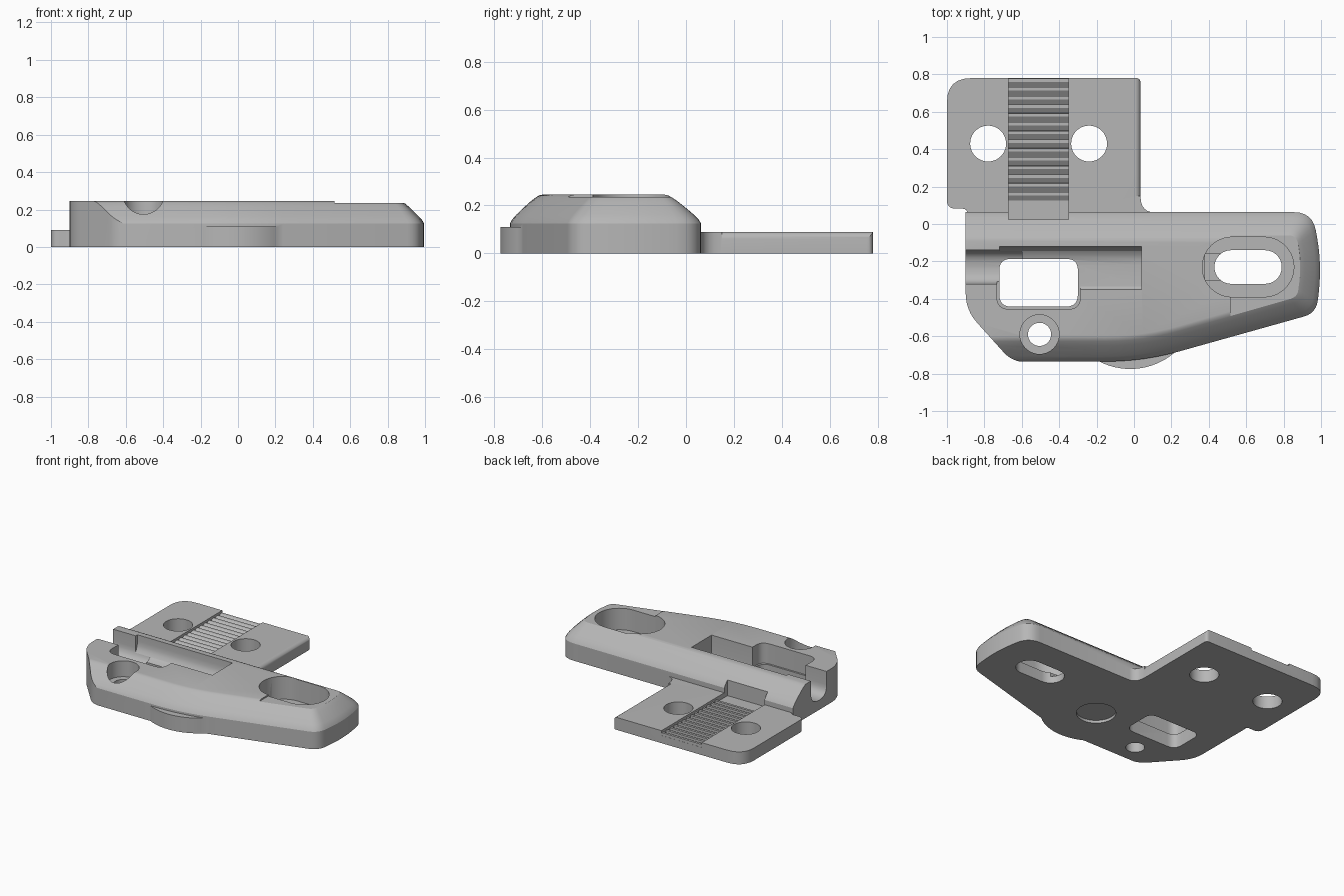
import bpy
import bmesh
import math
from mathutils import Vector

cube = bpy.data.objects.get("Cube")
if cube:
    bpy.data.objects.remove(cube, do_unlink=True)

grey = bpy.data.materials.new("satin grey")
grey.use_nodes = True
GREY = (0.47, 0.47, 0.47, 1)
grey.diffuse_color = GREY
grey.node_tree.nodes["Principled BSDF"].inputs["Base Color"].default_value = GREY


def rounded(corners, n=6):
    """Outline from (x, y, trim) corners; a trim above 0 rounds the corner."""
    pts = []
    for i, (x, y, t) in enumerate(corners):
        c = Vector((x, y))
        if t == 0:
            pts.append(c)
            continue
        a = c + (Vector(corners[i - 1][:2]) - c).normalized() * t
        b = c + (Vector(corners[(i + 1) % len(corners)][:2]) - c).normalized() * t
        for k in range(n + 1):
            u = k / n
            pts.append(a * (1 - u) ** 2 + c * 2 * u * (1 - u) + b * u ** 2)
    return pts


def capsule(cx, cy, r, half=0.0, n=20):
    """Circle, or a slot along x when half is above 0."""
    pts = []
    for side in (1, -1):
        for k in range(n + (half > 0)):
            a = math.pi * (k / n - 0.5)
            pts.append((cx + side * (half + r * math.cos(a)), cy + side * r * math.sin(a)))
    return pts


def loft(name, rings):
    bm = bmesh.new()
    loops = [[bm.verts.new(p) for p in ring] for ring in rings]
    for lo, hi in zip(loops, loops[1:]):
        for i in range(len(lo)):
            bm.faces.new((lo[i - 1], lo[i], hi[i], hi[i - 1]))
    bm.faces.new(loops[0])
    bm.faces.new(loops[-1])
    bmesh.ops.recalc_face_normals(bm, faces=bm.faces)
    mesh = bpy.data.meshes.new(name)
    bm.to_mesh(mesh)
    bm.free()
    obj = bpy.data.objects.new(name, mesh)
    bpy.context.collection.objects.link(obj)
    mesh.materials.append(grey)
    return obj


def prism(name, pts, lo, hi, axis="z"):
    place = {"z": lambda a, b, h: (a, b, h),
             "x": lambda a, b, h: (h, a, b),
             "y": lambda a, b, h: (a, h, b)}[axis]
    return loft(name, [[place(p[0], p[1], h) for p in pts] for h in (lo, hi)])


def box(x0, x1, y0, y1, z0, z1):
    return prism("cutter", [(x0, y0), (x1, y0), (x1, y1), (x0, y1)], z0, z1)


def combine(target, other, operation):
    other.hide_render = True
    mod = target.modifiers.new("shape", "BOOLEAN")
    mod.object, mod.operation, mod.solver = other, operation, "EXACT"
    bpy.context.view_layer.objects.active = target
    bpy.ops.object.modifier_apply(modifier=mod.name)
    bpy.data.objects.remove(other, do_unlink=True)


# Raised body: lower outline lofted to a smaller top outline
foot = rounded([(-1.1, 0.063, 0), (-1.1, -0.735, 0), (0.05, -0.735, 0.2),
                (0.975, -0.476, 0.07), (1.005, -0.22, 0.15), (0.955, 0.063, 0.1)])
crown = rounded([(-1.1, -0.09, 0), (-1.1, -0.6, 0), (0.05, -0.6, 0.2),
                 (0.85, -0.37, 0.03), (0.87, -0.22, 0.08), (0.85, -0.09, 0.03)])
section = [(0, 0), (0, 0.125), (0.07, 0.142), (0.2, 0.162), (0.4, 0.188),
           (0.62, 0.215), (0.8, 0.234), (0.9, 0.242), (1, 0.245)]
body = loft("bracket_body", [[(*p.lerp(q, t), z) for p, q in zip(foot, crown)]
                             for t, z in section])

# Flat left end with an angled front corner
trim = rounded([(-0.9, 0.4, 0), (-0.9, -0.46, 0.09), (-0.65, -0.738, 0.07),
                (1.2, -0.738, 0), (1.2, 0.4, 0)])
combine(body, prism("trim", trim, -0.2, 0.5), "INTERSECT")

# Front bulge
combine(body, prism("bulge", capsule(-0.02, -0.41, 0.365, n=40), 0, 0.11), "UNION")

# Mounting plate
plate = rounded([(-0.89, -0.1, 0), (0.13, -0.1, 0), (0.13, 0.06, 0),
                 (0.035, 0.06, 0.085), (0.035, 0.78, 0.025), (-1, 0.78, 0.13),
                 (-1, 0.082, 0.045), (-0.89, 0.082, 0.03)])
combine(body, prism("plate", plate, 0, 0.09), "UNION")

# Rounded right edge of the plate
edge = [(0.035 - 0.032 * (1 - math.cos(a)), 0.06 + 0.031 * math.sin(a))
        for a in (math.pi / 2 * k / 6 for k in range(7))]
combine(body, prism("cutter", edge + [(0.003, 0.12), (0.06, 0.12), (0.06, 0.06)],
                    0.15, 0.9, "y"), "DIFFERENCE")

# Plate holes, screw hole with counterbore, shallow round mark underneath
for x, y, r, z0, z1 in [(-0.78, 0.43, 0.096, -0.1, 0.4), (-0.24, 0.43, 0.096, -0.1, 0.4),
                        (-0.505, -0.59, 0.062, -0.1, 0.4), (-0.505, -0.59, 0.105, 0.13, 0.4),
                        (-0.02, -0.41, 0.13, -0.1, 0.02)]:
    combine(body, prism("cutter", capsule(x, y, r), z0, z1), "DIFFERENCE")

# Slightly lower top at the right end
combine(body, box(0.515, 1.2, -1, 0.3, 0.235, 0.4), "DIFFERENCE")

# Long slot with a wide recess and a small notch beside it
combine(body, prism("cutter", capsule(0.61, -0.23, 0.16, 0.085), 0.08, 0.4), "DIFFERENCE")
combine(body, prism("cutter", capsule(0.61, -0.23, 0.09, 0.09), -0.1, 0.4), "DIFFERENCE")
combine(body, box(0.38, 0.5, -0.3, -0.16, 0.05, 0.2), "DIFFERENCE")

# Rounded channel: narrow at the open end, wide inside
narrow = rounded([(-0.32, 0.4, 0), (-0.32, 0.07, 0.08), (-0.14, 0.07, 0.09), (-0.14, 0.4, 0)])
wide = rounded([(-0.35, 0.4, 0), (-0.35, 0.1, 0.02), (-0.12, 0.1, 0.1), (-0.12, 0.4, 0)])
combine(body, prism("cutter", narrow, -1.1, -0.6, "x"), "DIFFERENCE")
combine(body, prism("cutter", wide, -0.72, 0.04, "x"), "DIFFERENCE")

# Rectangular window through the channel, with a narrow rim
for grow, z0 in [(0, -0.1), (0.013, 0.1)]:
    x0, x1, y0, y1 = -0.72 - grow, -0.3 + grow, -0.442 - grow, -0.187
    window = rounded([(x0, y0, 0.065), (x1, y0, 0.065), (x1, y1, 0.06), (x0, y1, 0.06)])
    combine(body, prism("cutter", window, z0, 0.4), "DIFFERENCE")

# Recessed track across the plate
combine(body, box(-0.672, -0.35, 0.025, 0.9, 0.055, 0.4), "DIFFERENCE")

# Row of saw teeth in the track
TEETH, START, END = 14, 0.125, 0.779
pitch = (END - START) / TEETH
saw = [(START, 0.03)]
for i in range(TEETH):
    y = START + i * pitch
    saw += [(y, 0.056), (y + pitch * 0.6, 0.075), (y + pitch * 0.98, 0.075)]
saw += [(END, 0.056), (END, 0.03)]
teeth = prism("serrated_strip", saw, -0.671, -0.351, "x")

# Smooth curved walls, keep edges crisp
for obj in (body, teeth):
    bpy.ops.object.select_all(action="DESELECT")
    obj.select_set(True)
    bpy.context.view_layer.objects.active = obj
    bpy.ops.object.shade_smooth_by_angle(angle=math.radians(25))
